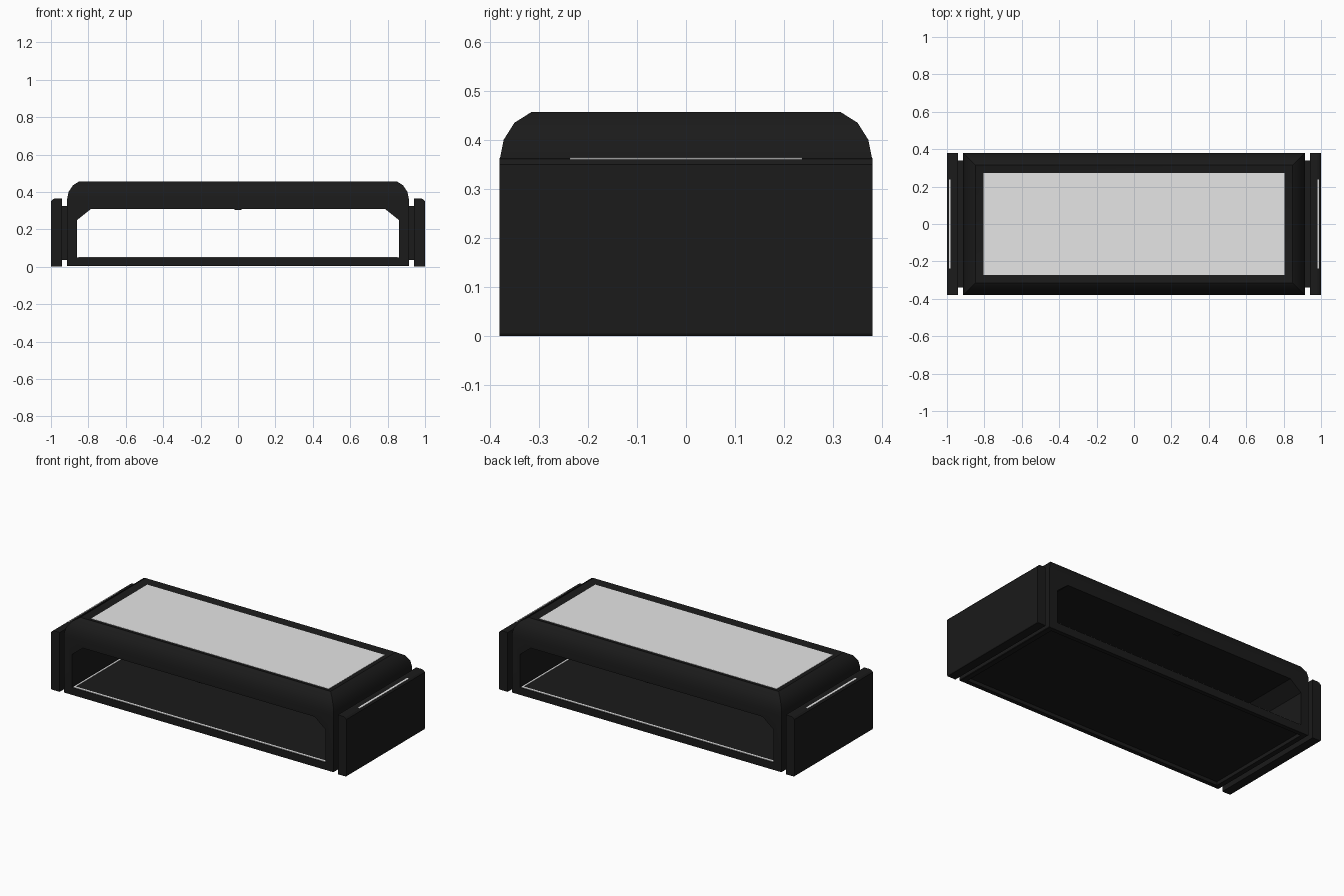
import bpy, bmesh, math

if "Cube" in bpy.data.objects:
    bpy.data.objects.remove(bpy.data.objects["Cube"])


def material(name, rgb):
    m = bpy.data.materials.new(name)
    m.diffuse_color = (*rgb, 1)
    m.use_nodes = True
    m.node_tree.nodes["Principled BSDF"].inputs["Base Color"].default_value = m.diffuse_color
    return m


BLACK = material("matte_black", (0.0105, 0.0105, 0.0105))
GREY = material("light_grey", (0.79, 0.79, 0.79))
WHITE = material("white_light", (1.0, 1.0, 1.0))


def finish(name, bm, mat):
    bmesh.ops.recalc_face_normals(bm, faces=bm.faces[:])
    me = bpy.data.meshes.new(name)
    bm.to_mesh(me)
    bm.free()
    me.materials.append(mat)
    ob = bpy.data.objects.new(name, me)
    bpy.context.collection.objects.link(ob)
    return ob


def box(name, x, y, z, mat):
    """Box from (min, max) ranges."""
    bm = bmesh.new()
    bmesh.ops.create_cube(bm, size=1)
    for v in bm.verts:
        for i, (lo, hi) in enumerate((x, y, z)):
            v.co[i] = lo if v.co[i] < 0 else hi
    return finish(name, bm, mat)


def extrude_y(name, profile, half, mat):
    """Solid made by running an (x, z) profile along y."""
    bm = bmesh.new()
    front = [bm.verts.new((x, -half, z)) for x, z in profile]
    back = [bm.verts.new((x, half, z)) for x, z in profile]
    bm.faces.new(front)
    bm.faces.new(back)
    for i in range(len(profile)):
        j = (i + 1) % len(profile)
        bm.faces.new((front[i], front[j], back[j], back[i]))
    return finish(name, bm, mat)


def stacked_rects(name, levels, mat):
    """Solid lofted through rectangles given as (half x, half y, z)."""
    bm = bmesh.new()
    rings = [[bm.verts.new((sx * a, sy * b, z))
              for sx, sy in ((-1, -1), (1, -1), (1, 1), (-1, 1))] for a, b, z in levels]
    for lo, hi in zip(rings, rings[1:]):
        for i in range(4):
            j = (i + 1) % 4
            bm.faces.new((lo[i], lo[j], hi[j], hi[i]))
    bm.faces.new(rings[0])
    bm.faces.new(rings[-1])
    return finish(name, bm, mat)


# Main casing: recessed base, rounded mitred shoulders, dished top
casing = stacked_rects("casing", [
    (0.88, 0.352, 0.025), (0.88, 0.352, 0.003), (0.911, 0.378, 0.003), (0.914, 0.38, 0.006),
    (0.914, 0.38, 0.36), (0.906, 0.372, 0.40), (0.883, 0.35, 0.435), (0.848, 0.315, 0.457),
    (0.805, 0.272, 0.443)], BLACK)

# Through opening with chamfered upper corners
cutter = extrude_y("opening_cutter", [
    (-0.86, 0.05), (0.86, 0.05), (0.86, 0.25), (0.785, 0.31), (-0.785, 0.31), (-0.86, 0.25)],
    0.5, BLACK)
cutter.hide_render = True
cut = casing.modifiers.new("opening", 'BOOLEAN')
cut.operation = 'DIFFERENCE'
cut.solver = 'EXACT'
cut.object = cutter
bpy.context.view_layer.objects.active = casing
casing.select_set(True)
bpy.ops.object.modifier_apply(modifier="opening")
bpy.data.objects.remove(cutter)
bpy.ops.object.shade_smooth_by_angle(angle=math.radians(28))

# Pale top panel
box("top_panel", (-0.805, 0.805), (-0.272, 0.272), (0.438, 0.4445), GREY)

# Thin light border on the floor, and small catch under the lintels
for s, side in ((-1, "front"), (1, "back")):
    y = s * 0.370
    box(side + "_floor_light", (-0.854, 0.854), (y - 0.007, y + 0.007), (0.048, 0.0525), WHITE)
    box(side + "_catch", (-0.018, 0.018), (s * 0.36 - 0.012, s * 0.36 + 0.012), (0.304, 0.312), BLACK)

for s, side in ((-1, "left"), (1, "right")):
    def span(a, b):
        return tuple(sorted((s * a, s * b)))
    box(side + "_floor_light", span(0.844, 0.854), (-0.363, 0.363), (0.048, 0.0525), WHITE)
    # Recessed joints between casing and end block
    box(side + "_joint", span(0.90, 0.95), (-0.34, 0.34), (0.035, 0.325), BLACK)
    # End block with a rounded outer top edge
    extrude_y(side + "_end_block", [(s * x, z) for x, z in (
        (0.942, 0), (0.997, 0), (1.0, 0.005), (1.0, 0.350), (0.991, 0.3595),
        (0.980, 0.3635), (0.942, 0.3635))], 0.38, BLACK)
    # Slim light strip lying on the rounded edge
    extrude_y(side + "_light_strip", [(s * x, z) for x, z in (
        (0.980, 0.360), (0.990, 0.357), (0.990, 0.3612), (0.980, 0.3643))], 0.237, WHITE)
